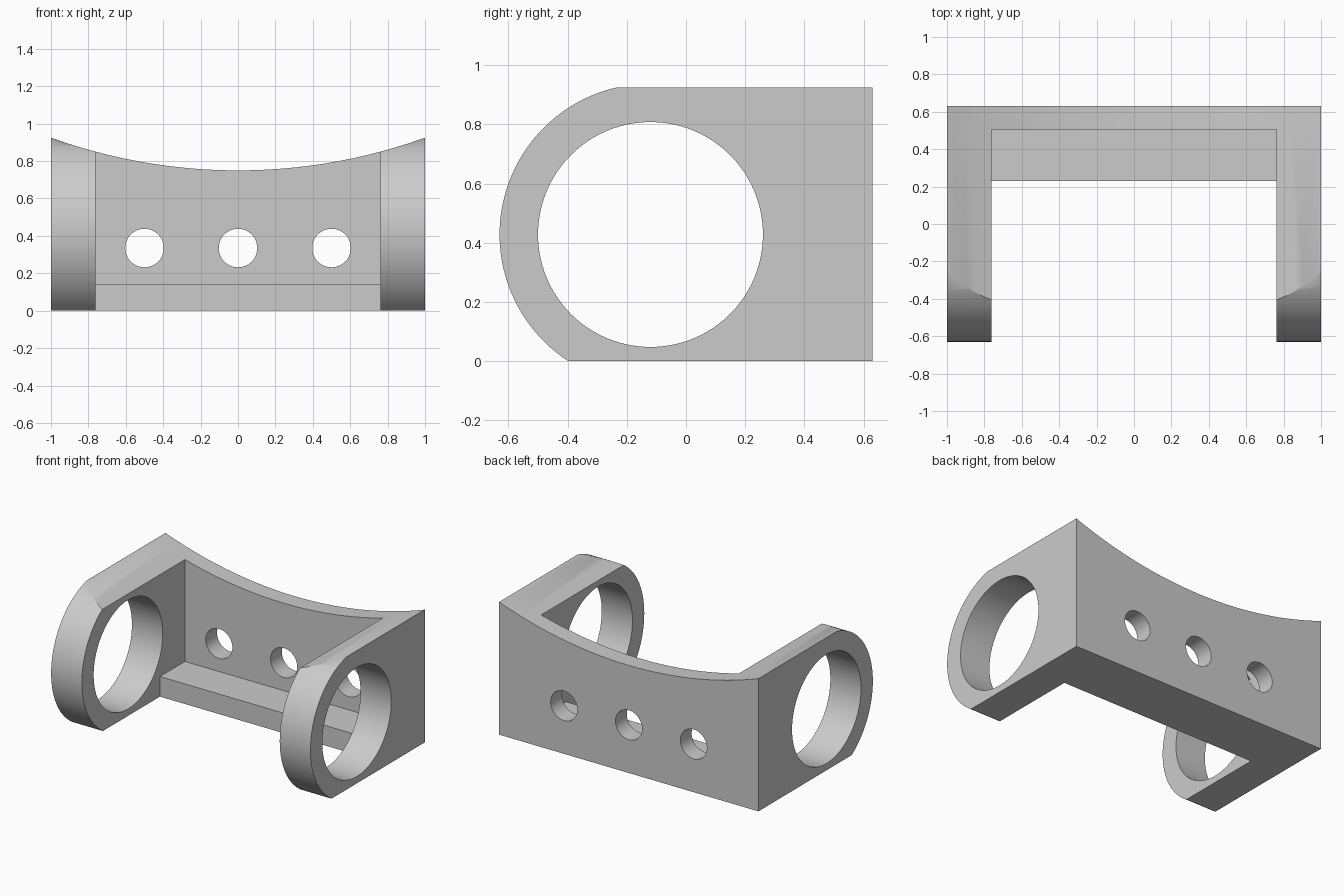
import bpy
import bmesh
import math
from mathutils import Matrix

if "Cube" in bpy.data.objects:
    bpy.data.objects.remove(bpy.data.objects["Cube"], do_unlink=True)

# Main dimensions
HALF_W, BACK = 1.0, 0.63
RING_Y, RING_Z, RING_R, HOLE_R = -0.12, 0.428, 0.51, 0.38
INNER_X, WALL_Y, LEDGE_Y, LEDGE_Z = 0.763, 0.505, 0.23, 0.14
ARC_R, ARC_LOW = 2.945, 0.75

grey = bpy.data.materials.new("plain grey")
grey.use_nodes = True
color = (0.6, 0.6, 0.6, 1)
grey.diffuse_color = color
grey.node_tree.nodes["Principled BSDF"].inputs["Base Color"].default_value = color


def make_object(name, bm):
    bmesh.ops.recalc_face_normals(bm, faces=bm.faces)
    mesh = bpy.data.meshes.new(name)
    bm.to_mesh(mesh)
    bm.free()
    mesh.materials.append(grey)
    obj = bpy.data.objects.new(name, mesh)
    bpy.context.collection.objects.link(obj)
    return obj


def cylinder(name, center, radius, depth, axis, segments):
    bm = bmesh.new()
    turn = Matrix.Rotation(math.pi / 2, 4, "Y" if axis == "X" else "X")
    bmesh.ops.create_cone(bm, cap_ends=True, segments=segments, radius1=radius,
                          radius2=radius, depth=depth,
                          matrix=Matrix.Translation(center) @ turn)
    return make_object(name, bm)


def box(name, low, high):
    bm = bmesh.new()
    bmesh.ops.create_cube(bm, size=1)
    for v in bm.verts:
        v.co = [lo + (c + 0.5) * (hi - lo) for c, lo, hi in zip(v.co, low, high)]
    return make_object(name, bm)


# Bracket body: D-shaped side profile swept across the full width
end = math.pi + math.asin(RING_Z / RING_R)
steps = 64
angles = [math.pi / 2 + (end - math.pi / 2) * i / steps for i in range(steps + 1)]
profile = [(RING_Y + RING_R * math.cos(a), RING_Z + RING_R * math.sin(a)) for a in angles]
profile[-1] = (profile[-1][0], 0)
profile += [(BACK, 0), (BACK, RING_Z + RING_R)]
bm = bmesh.new()
face = bm.faces.new([bm.verts.new((-HALF_W, y, z)) for y, z in profile])
swept = bmesh.ops.extrude_face_region(bm, geom=[face])["geom"]
bmesh.ops.translate(bm, vec=(2 * HALF_W, 0, 0),
                    verts=[v for v in swept if isinstance(v, bmesh.types.BMVert)])
bracket = make_object("bracket", bm)

# Cutters: space between the arms, ledge, side rings, curved top, back holes
cutters = [
    box("arm_gap_cutter", (-INNER_X, -1, -1), (INNER_X, LEDGE_Y, 2)),
    box("ledge_cutter", (-INNER_X, -1, LEDGE_Z), (INNER_X, WALL_Y, 2)),
    cylinder("ring_cutter", (0, RING_Y, RING_Z), HOLE_R, 3, "X", 96),
    cylinder("top_arc_cutter", (0, 0, ARC_LOW + ARC_R), ARC_R, 3, "Y", 240),
]
for x in (-0.5, 0, 0.5):
    cutters.append(cylinder("back_hole_cutter", (x, BACK, 0.335), 0.103, 0.6, "Y", 48))

for cutter in cutters:
    cutter.hide_render = True
    mod = bracket.modifiers.new(cutter.name, "BOOLEAN")
    mod.operation = "DIFFERENCE"
    mod.solver = "EXACT"
    mod.object = cutter

# Bake the cuts and drop the cutters
bpy.context.view_layer.update()
graph = bpy.context.evaluated_depsgraph_get()
final = bpy.data.meshes.new_from_object(bracket.evaluated_get(graph))
bracket.modifiers.clear()
bracket.data = final
final.name = "bracket"
for cutter in cutters:
    bpy.data.objects.remove(cutter, do_unlink=True)

# Smooth curved faces, sharp edges kept
for obj in bpy.context.selected_objects:
    obj.select_set(False)
bracket.select_set(True)
bpy.context.view_layer.objects.active = bracket
bpy.ops.object.shade_smooth_by_angle(angle=math.radians(30))
